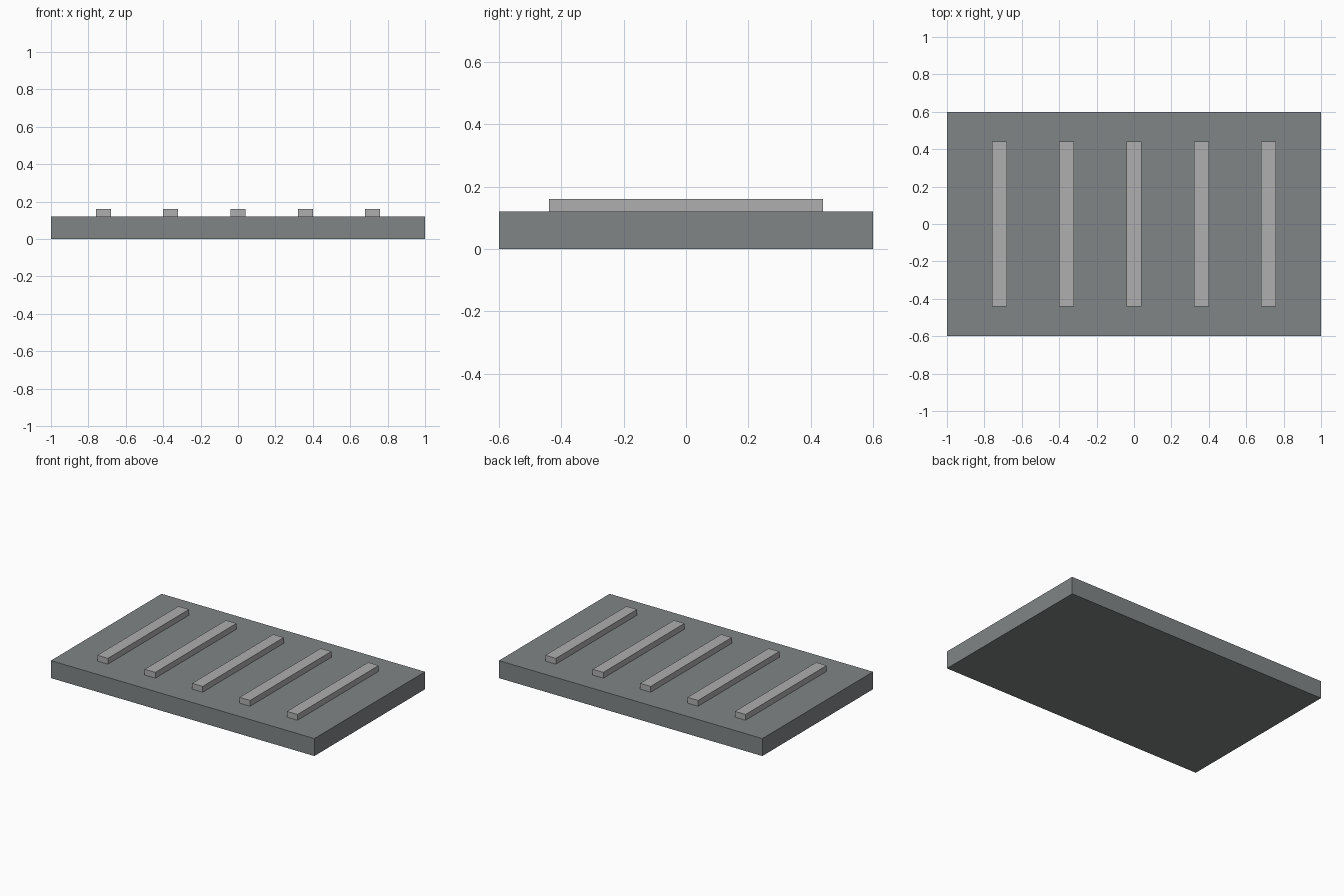
import bpy

cube = bpy.data.objects.get("Cube")
if cube:
    bpy.data.objects.remove(cube, do_unlink=True)


def make_material(name, rgb):
    mat = bpy.data.materials.new(name)
    mat.use_nodes = True
    color = (*rgb, 1.0)
    mat.diffuse_color = color
    for node in mat.node_tree.nodes:
        if node.type == "BSDF_PRINCIPLED":
            node.inputs["Base Color"].default_value = color
    return mat


def add_box(name, size, x, bottom, mat):
    bpy.ops.mesh.primitive_cube_add(size=1, location=(x, 0, bottom + size[2] / 2))
    box = bpy.context.object
    box.name = name
    box.scale = size
    bpy.ops.object.transform_apply(location=False, rotation=False, scale=True)
    box.data.materials.append(mat)
    return box


dark_grey = make_material("dark grey", (0.22, 0.235, 0.24))
light_grey = make_material("light grey", (0.42, 0.425, 0.42))

# Base slab
slab_height = 0.12
add_box("slab", (2.0, 1.2, slab_height), 0, 0, dark_grey)

# Evenly spaced raised ribs
spacing = 0.36
for i in range(5):
    add_box(f"rib_{i + 1}", (0.08, 0.88, 0.04), (i - 2) * spacing, slab_height, light_grey)
